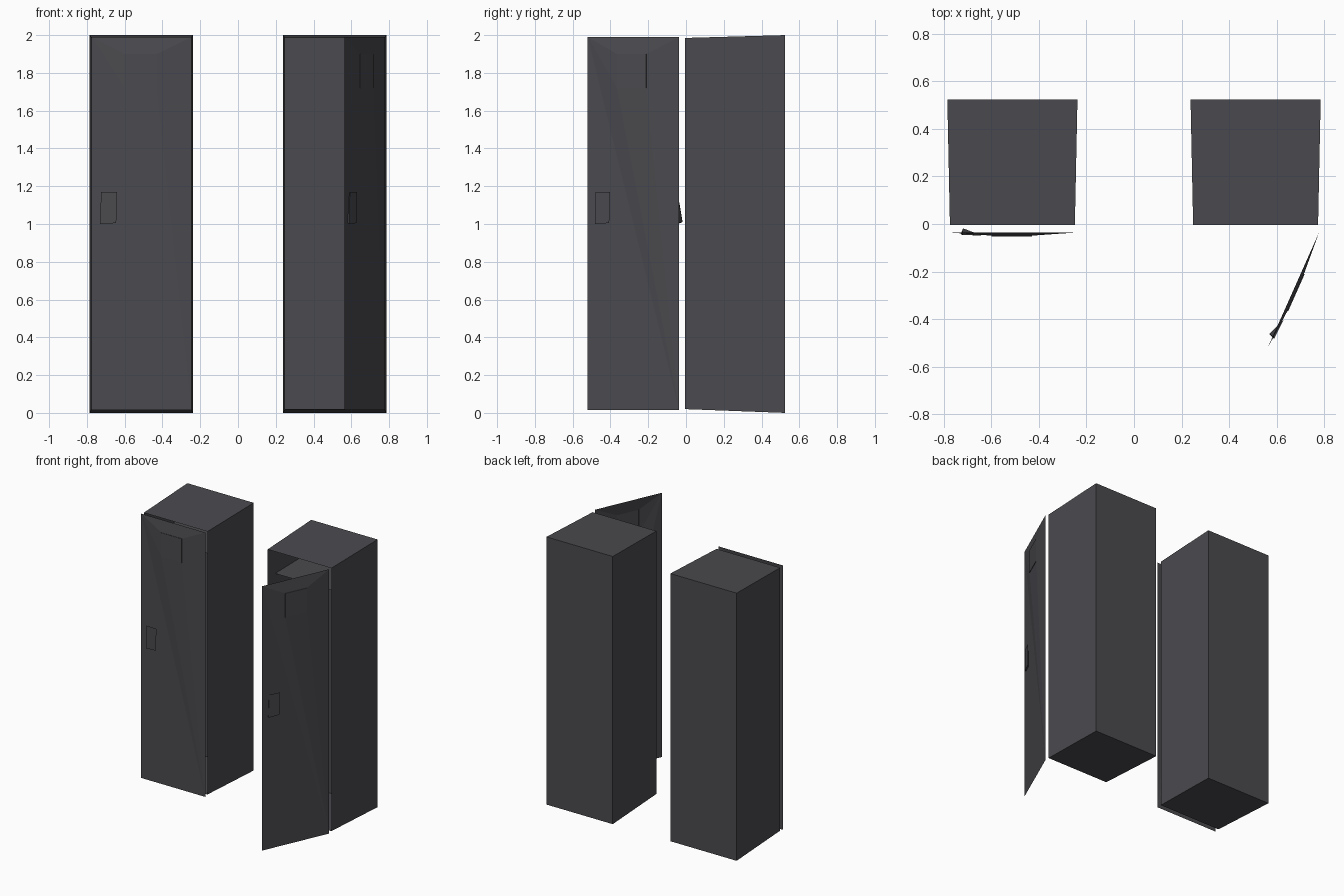
import bpy
from math import radians
from mathutils import Matrix, Vector

if "Cube" in bpy.data.objects:
    bpy.data.objects.remove(bpy.data.objects["Cube"])

# one dark grey paint for everything
paint = bpy.data.materials.new("dark_grey_paint")
paint.diffuse_color = (0.07, 0.068, 0.077, 1)
paint.use_nodes = True
paint.node_tree.nodes["Principled BSDF"].inputs["Base Color"].default_value = paint.diffuse_color


def make(name, verts, faces, matrix):
    mesh = bpy.data.meshes.new(name)
    mesh.from_pydata([matrix @ Vector(v) for v in verts], [], faces)
    mesh.materials.append(paint)
    obj = bpy.data.objects.new(name, mesh)
    bpy.context.collection.objects.link(obj)
    return obj


def rect(x0, x1, y, z0, z1):
    # corners: bottom left, bottom right, top right, top left
    return [(x0, y, z0), (x1, y, z0), (x1, y, z1), (x0, y, z1)]


def cabinet(side, place):
    # sheet metal box, open at the front and slightly wider at the back
    front = rect(-0.263, 0.263, -0.005, 0.02, 1.985)
    back = rect(-0.274, 0.274, 0.525, 0, 2)
    faces = [(4, 5, 6, 7)[::-1]]
    faces += [(i, i + 4, (i + 1) % 4 + 4, (i + 1) % 4) for i in range(4)]
    make(side + "_cabinet", front + back, faces, place)
    # hat shelf
    shelf = [(-0.264, 0.085, 1.77), (0.264, 0.085, 1.77),
             (0.272, 0.52, 1.77), (-0.272, 0.52, 1.77)]
    make(side + "_shelf", shelf, [(0, 1, 2, 3)], place)


def door(side, place):
    # thin panel with its hinge at x = 0, bulging out to the vent
    outer = rect(-0.53, 0, 0, 0.015, 1.99)
    vent = rect(-0.355, -0.185, -0.013, 1.72, 1.9)
    faces = [(3, 0, 1), (3, 1, 4), (3, 4, 7), (3, 7, 6, 2),
             (2, 6, 5), (2, 5, 1), (1, 5, 4)]
    make(side + "_door", outer + vent, faces, place)
    # vent plate, standing slightly proud
    plate = rect(-0.355, -0.185, -0.013, 1.72, 1.9)
    plate += rect(-0.355, -0.185, -0.016, 1.72, 1.9)
    box = [(4, 5, 6, 7)]
    box += [(i, (i + 1) % 4, (i + 1) % 4 + 4, i + 4) for i in range(4)]
    make(side + "_vent", plate, box, place)
    # wedge shaped latch, deepest at the lower free corner
    latch = [(-0.485, -0.009, 1.0), (-0.4, -0.013, 1.005),
             (-0.395, -0.013, 1.17), (-0.48, -0.009, 1.17),
             (-0.475, 0.018, 1.01)]
    make(side + "_latch", latch,
         [(0, 1, 2, 3), (1, 0, 4), (2, 1, 4), (3, 2, 4), (0, 3, 4)], place)


# two lockers, the left one shut and the right one open
for side, x, angle in (("left", -0.512, 0), ("right", 0.512, 66)):
    cabinet(side, Matrix.Translation((x, 0, 0)))
    hinge = Matrix.Translation((x + 0.267, -0.036, 0))
    door(side, hinge @ Matrix.Rotation(radians(angle), 4, "Z"))
